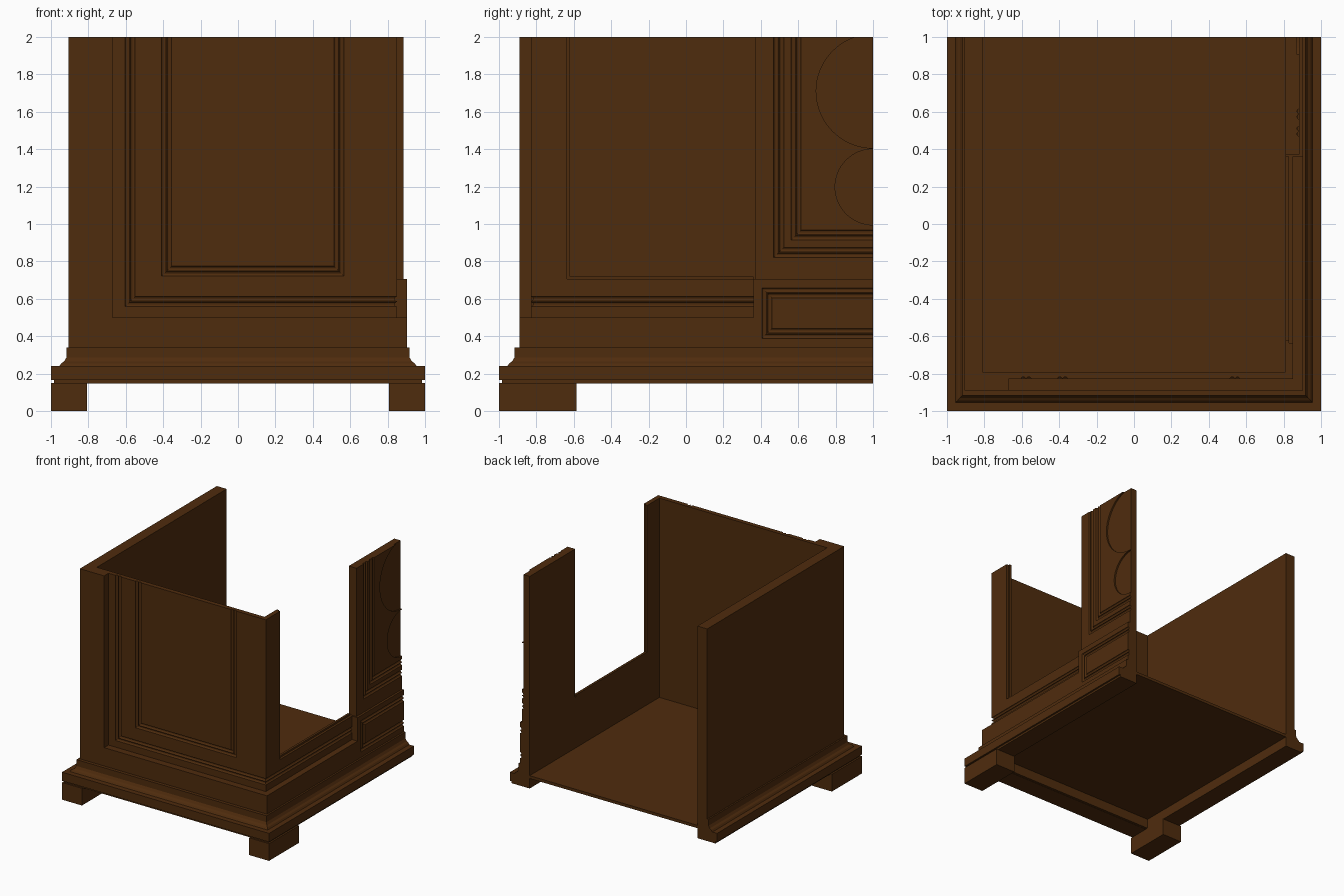
import bpy, bmesh, math
from mathutils import Vector

if "Cube" in bpy.data.objects:
    bpy.data.objects.remove(bpy.data.objects["Cube"])

wood = bpy.data.materials.new("dark_wood")
wood.diffuse_color = (0.078, 0.025, 0.004, 1)
wood.use_nodes = True
wood.node_tree.nodes["Principled BSDF"].inputs["Base Color"].default_value = wood.diffuse_color


def finish(name, bm):
    bmesh.ops.recalc_face_normals(bm, faces=bm.faces)
    me = bpy.data.meshes.new(name)
    bm.to_mesh(me)
    bm.free()
    me.materials.append(wood)
    ob = bpy.data.objects.new(name, me)
    bpy.context.collection.objects.link(ob)
    return ob


def loft(name, rings):
    """Skin a list of equal-length closed rings and cap both ends."""
    bm = bmesh.new()
    vs = [[bm.verts.new(p) for p in r] for r in rings]
    n = len(vs[0])
    for a, b in zip(vs, vs[1:]):
        for i in range(n):
            j = (i + 1) % n
            bm.faces.new((a[i], a[j], b[j], b[i]))
    bm.faces.new(vs[0][::-1])
    bm.faces.new(vs[-1])
    return finish(name, bm)


def box(name, x0, x1, y0, y1, z0, z1):
    ring = [(x0, y0), (x1, y0), (x1, y1), (x0, y1)]
    return loft(name, [[(x, y, z) for x, y in ring] for z in (z0, z1)])


def slab(name, outline, x0, x1):
    """Extrude a (y, z) outline along x."""
    return loft(name, [[(x, y, z) for y, z in outline] for x in (x0, x1)])


def sweep(name, path, profile, place):
    """Mitred sweep of (outward offset, height) profile along a 2D path."""
    pts = [Vector(p) for p in path]
    norms = []
    for a, b in zip(pts, pts[1:]):
        d = (b - a).normalized()
        norms.append(Vector((d.y, -d.x)))
    rings = []
    for i, p in enumerate(pts):
        n0, n1 = norms[max(i - 1, 0)], norms[min(i, len(norms) - 1)]
        m = (n0 + n1) / (1 + n0.dot(n1))
        rings.append([place(p + m * o, h) for o, h in profile])
    return loft(name, rings)


def on_front(y):
    return lambda p, h: (p.x, y - h, p.y)


def on_side(x):
    return lambda p, h: (x + h, p.x, p.y)


def carve(targets, cutter):
    for t in targets:
        mod = t.modifiers.new("carve", 'BOOLEAN')
        mod.operation = 'DIFFERENCE'
        mod.solver = 'EXACT'
        mod.object = cutter
        bpy.context.view_layer.objects.active = t
        bpy.ops.object.modifier_apply(modifier=mod.name)
    bpy.data.objects.remove(cutter, do_unlink=True)


def flutes(targets, path, place):
    """Two parallel round grooves just inside the path."""
    r = 0.0125
    for c in (-0.0135, -0.0425):
        arc = [(c + r * math.cos(a), -r * math.sin(a))
               for a in [math.pi * k / 6 for k in range(7)]]
        prof = [(c + r, 0.02)] + arc + [(c - r, 0.02)]
        carve(targets, sweep("groove_cutter", path, prof, place))


# Plain left wall, front stile and front base board
B = 0.15
box("left_wall", -0.905, -0.81, -0.89, 1, B, 2)
box("front_stile", -0.81, -0.67, -0.89, -0.79, 0.5, 2)
box("front_base_board", -0.81, 0.81, -0.89, -0.79, B, 0.5)

# Right base board with taller pedestal at the back
base = slab("right_base_board", [(-0.89, B), (1, B), (1, 0.705), (0.36, 0.705),
                                 (0.36, 0.5), (-0.89, 0.5)], 0.81, 0.903)

# Recessed front panel and right window surround
front = box("front_panel", -0.67, 0.85, -0.83, -0.79, 0.5, 2)


def window_outline(y, z):
    return [(-0.79, 0.5), (0.36, 0.5), (0.36, z), (y, z), (y, 2), (-0.79, 2)]


outer = slab("window_surround", window_outline(-0.635, 0.705), 0.83, 0.85)
slab("window_inner_frame", window_outline(-0.62, 0.72), 0.81, 0.83)

# Tall right pillar panel
pillar = box("right_pillar", 0.81, 0.884, 0.372, 1, 0.705, 2)

# Decorative grooves
flutes([front], [(-0.41, 2.1), (-0.41, 0.72), (0.567, 0.72), (0.567, 2.1)], on_front(-0.83))
flutes([front, outer], [(-0.605, 2.1), (-0.605, 0.557), (0.95, 0.557)], on_front(-0.83))
flutes([front, outer], [(-0.95, 0.557), (0.4, 0.557)], on_side(0.85))
flutes([pillar], [(0.468, 2.1), (0.468, 0.82), (1.1, 0.82)], on_side(0.884))
flutes([pillar], [(0.56, 2.1), (0.56, 0.913), (1.1, 0.913)], on_side(0.884))
flutes([base], [(1.1, 0.66), (0.405, 0.66), (0.405, 0.387), (1.1, 0.387)], on_side(0.903))

# Sunken round medallions, cut in half by the back edge
for z, r in ((1.71, 0.304), (1.198, 0.203)):
    ring = [(1 + r * math.cos(2 * math.pi * k / 64), z + r * math.sin(2 * math.pi * k / 64))
            for k in range(64)]
    carve([pillar], slab("medallion_cutter", ring, 0.87, 0.95))

# Moulded plinth around three sides
plinth = [(-0.09, 0.148), (0.085, 0.148), (0.085, 0.165), (0.1, 0.165), (0.1, 0.24),
          (0.055, 0.24), (0.045, 0.255), (0.03, 0.265), (0.018, 0.285), (0.018, 0.34),
          (-0.09, 0.34)]
sweep("plinth", [(-0.9, 1), (-0.9, -0.9), (0.9, -0.9), (0.9, 1)], plinth,
      lambda p, h: (p.x, p.y, h))

# Floor and front feet
box("floor", -0.82, 0.82, -0.82, 1, 0.235, 0.26)
for side, name in ((-1, "left_foot"), (1, "right_foot")):
    xs = sorted((side * 0.808, side * 1.0))
    box(name, xs[0], xs[1], -1, -0.585, 0, 0.15)
